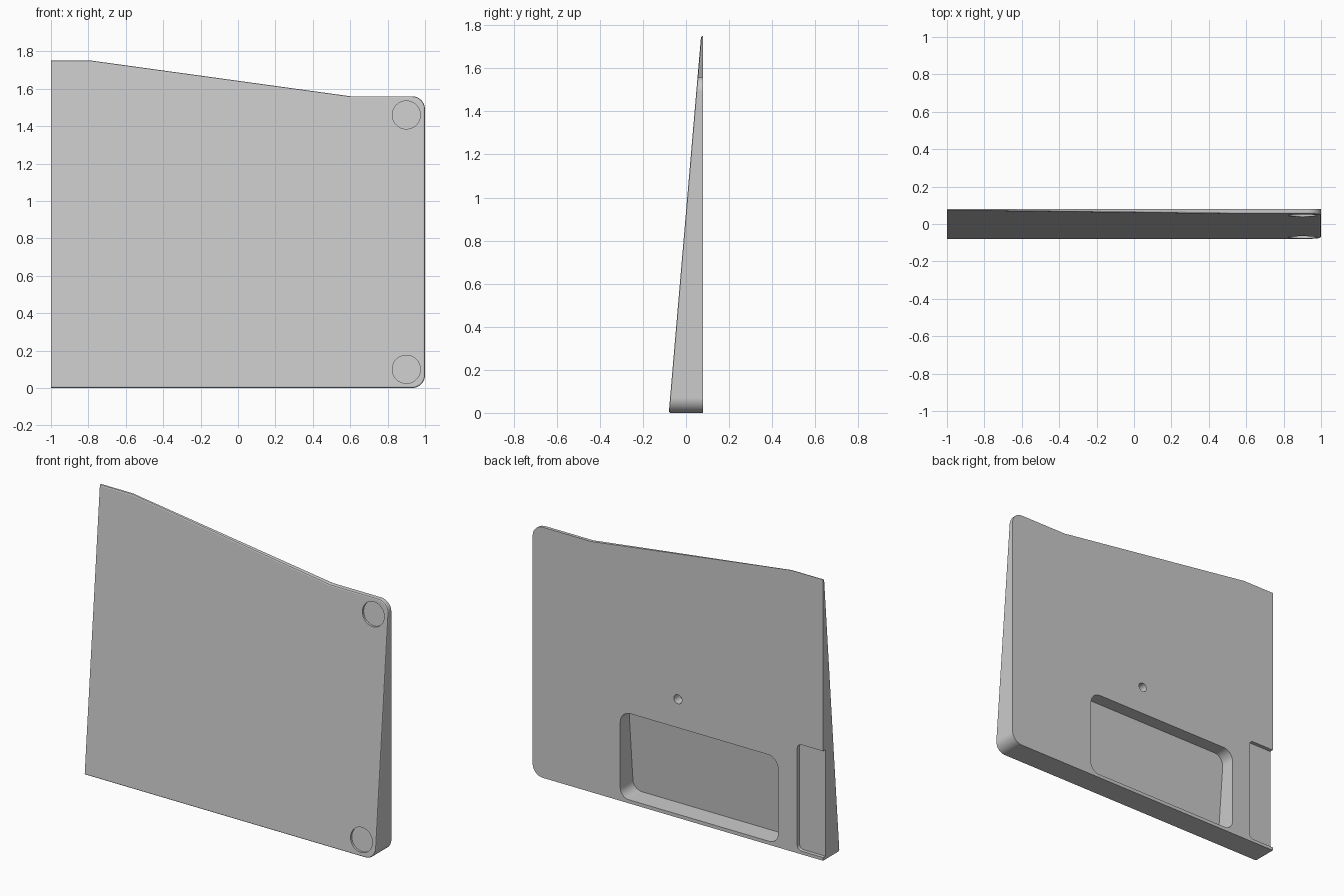
import bpy
import bmesh
import math
from mathutils import Vector

cube = bpy.data.objects.get("Cube")
if cube:
    bpy.data.objects.remove(cube, do_unlink=True)

BACK = 0.08


def front(z):
    """Depth of the sloping front face at height z."""
    return -0.08 + 0.0857 * z


def rounded(corners, steps=10):
    """Outline in x, z with each corner (x, z, radius) rounded off."""
    pts = []
    for i, (x, z, r) in enumerate(corners):
        p = Vector((x, z))
        if r == 0:
            pts.append(p)
            continue
        d1 = (Vector(corners[i - 1][:2]) - p).normalized()
        d2 = (Vector(corners[(i + 1) % len(corners)][:2]) - p).normalized()
        half = d1.angle(d2) / 2
        t = r / math.tan(half)
        c = p + (d1 + d2).normalized() * (r / math.sin(half))
        a, b = (p + d1 * t - c).normalized(), (p + d2 * t - c).normalized()
        pts += [c + a.slerp(b, k / steps) * r for k in range(steps + 1)]
    return pts


def circle(x, z, r, n=48):
    return [Vector((x + r * math.cos(math.tau * k / n),
                    z + r * math.sin(math.tau * k / n))) for k in range(n)]


def prism(name, outline, y_front, y_back, bevel=0):
    """Solid between two depth functions of z, with an optional soft front rim."""
    bm = bmesh.new()
    fr = [bm.verts.new((p.x, y_front(p.y), p.y)) for p in outline]
    bk = [bm.verts.new((p.x, y_back(p.y), p.y)) for p in outline]
    cap = bm.faces.new(fr)
    bm.faces.new(bk[::-1])
    for i in range(len(fr)):
        bm.faces.new((fr[i], fr[i - 1], bk[i - 1], bk[i]))
    bmesh.ops.recalc_face_normals(bm, faces=bm.faces)
    if bevel:
        rim = [e for e in cap.edges if max(v.co.x for v in e.verts) > -0.999]
        bmesh.ops.bevel(bm, geom=rim, offset=bevel, segments=2,
                        profile=0.5, affect='EDGES')
    mesh = bpy.data.meshes.new(name)
    bm.to_mesh(mesh)
    bm.free()
    obj = bpy.data.objects.new(name, mesh)
    bpy.context.collection.objects.link(obj)
    return obj


# Wedge panel, square on one side and rounded on the other
panel = prism("wedge_panel",
              rounded([(-1, 0, 0), (1, 0, 0.07), (1, 1.56, 0.07),
                       (0.6, 1.56, 0), (-0.78, 1.75, 0), (-1, 1.75, 0)]),
              front, lambda z: BACK, bevel=0.008)


def behind(z):
    return BACK + 0.1


# Cutters for the recesses
cutters = [
    # Large back pocket whose floor follows the front slope
    prism("pocket_cutter",
          rounded([(-0.69, 0.022, 0.06), (0.397, 0.022, 0.06),
                   (0.397, 0.56, 0.07), (-0.69, 0.56, 0.07)]),
          lambda z: front(z) + 0.028, behind),
    # Shallow notch open to the square side
    prism("notch_cutter",
          rounded([(-1.1, 0.02, 0), (-0.822, 0.02, 0.03),
                   (-0.822, 0.682, 0.03), (-1.1, 0.682, 0)]),
          lambda z: BACK - 0.023, behind),
    # Small blind hole
    prism("hole_cutter", circle(0, 0.738, 0.028, 32), lambda z: 0.02, behind),
]
# Round shallow recesses on the front
for z in (0.1, 1.46):
    cutters.append(prism("disc_cutter", circle(0.9, z, 0.075),
                         lambda z: -0.3, lambda z: front(z) + 0.013))

bpy.context.view_layer.objects.active = panel
for cutter in cutters:
    cutter.hide_render = True
    mod = panel.modifiers.new("cut", 'BOOLEAN')
    mod.operation = 'DIFFERENCE'
    mod.solver = 'EXACT'
    mod.object = cutter
    bpy.ops.object.modifier_apply(modifier=mod.name)
for cutter in cutters:
    bpy.data.objects.remove(cutter, do_unlink=True)

# Single grey finish
grey = bpy.data.materials.new("plain_grey")
grey.use_nodes = True
colour = (0.6, 0.6, 0.6, 1)
grey.diffuse_color = colour
grey.node_tree.nodes["Principled BSDF"].inputs["Base Color"].default_value = colour
panel.data.materials.clear()
panel.data.materials.append(grey)

# Smooth rounded corners, crisp edges elsewhere
bpy.ops.object.select_all(action='DESELECT')
panel.select_set(True)
bpy.ops.object.shade_smooth_by_angle(angle=math.radians(20))
weighted = panel.modifiers.new("even_shading", 'WEIGHTED_NORMAL')
weighted.keep_sharp = True
